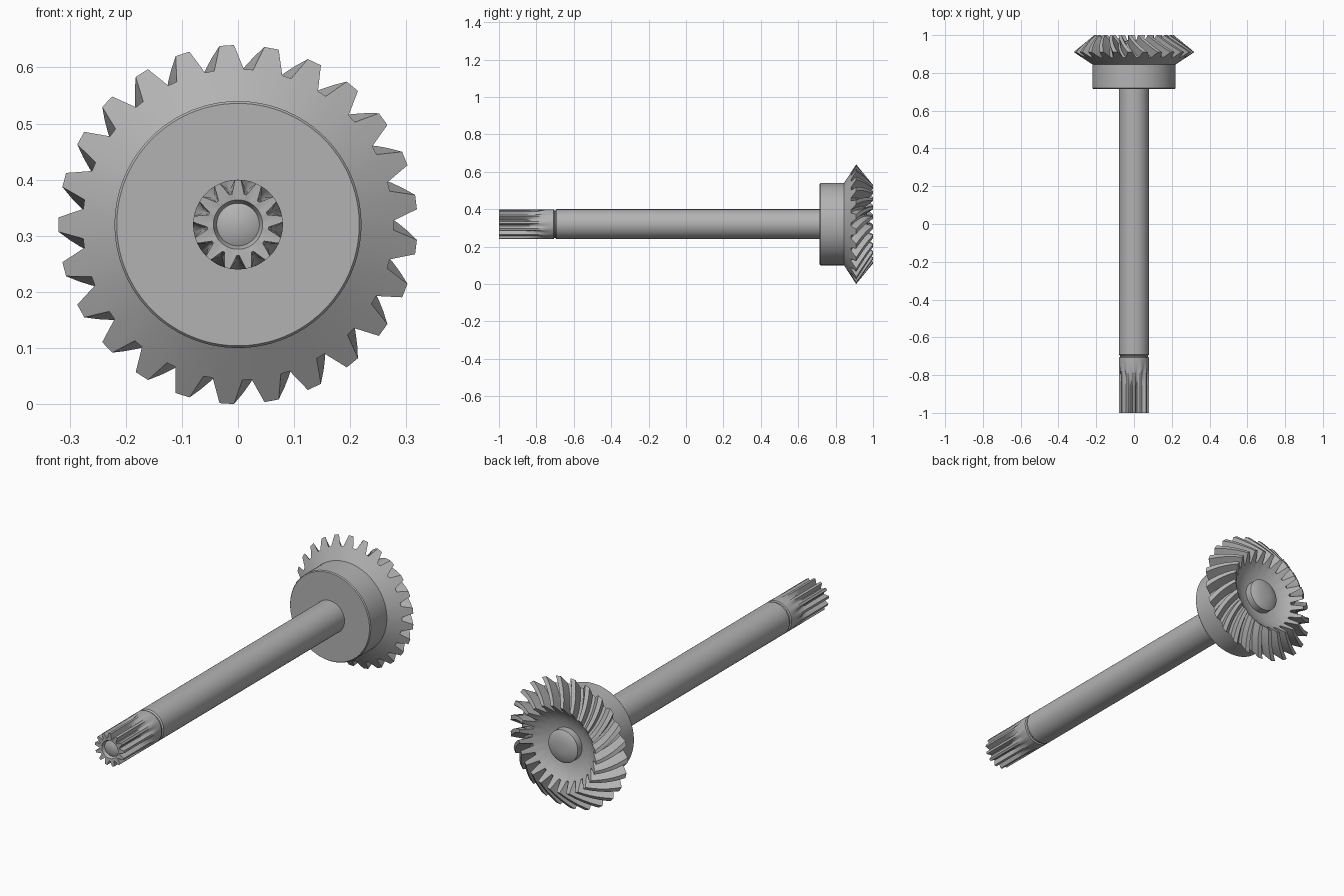
import bpy, bmesh, math

cube = bpy.data.objects.get("Cube")
if cube:
    bpy.data.objects.remove(cube, do_unlink=True)

AXIS_Z = 0.32
TAU = 2 * math.pi

steel = bpy.data.materials.new("plain grey steel")
steel.use_nodes = True
GREY = (0.45, 0.45, 0.45, 1)
steel.diffuse_color = GREY
steel.node_tree.nodes["Principled BSDF"].inputs["Base Color"].default_value = GREY


def plain(r, y, twist=0):
    """Round ring: root and tip share one radius and position."""
    return (r, y, r, y, twist)


def loft(name, rings, teeth, corners, phase=0):
    """Join rings (root r, root y, tip r, tip y, twist) along the y axis.
    corners lists (offset within one tooth pitch, is_tip)."""
    bm = bmesh.new()
    loops = []
    for r0, y0, r1, y1, twist in rings:
        loop = []
        for t in range(teeth):
            for offset, is_tip in corners:
                a = phase + twist + (t + offset) * TAU / teeth
                r, y = (r1, y1) if is_tip else (r0, y0)
                loop.append(bm.verts.new((r * math.cos(a), y, AXIS_Z + r * math.sin(a))))
        loops.append(loop)
    count = len(loops[0])
    for a, b in zip(loops, loops[1:]):
        for i in range(count):
            j = (i + 1) % count
            bm.faces.new((a[i], a[j], b[j], b[i]))
    bm.faces.new(loops[0])
    bm.faces.new(loops[-1])
    bmesh.ops.recalc_face_normals(bm, faces=bm.faces)
    mesh = bpy.data.meshes.new(name)
    bm.to_mesh(mesh)
    bm.free()
    mesh.materials.append(steel)
    obj = bpy.data.objects.new(name, mesh)
    bpy.context.collection.objects.link(obj)
    bpy.ops.object.select_all(action="DESELECT")
    obj.select_set(True)
    bpy.context.view_layer.objects.active = obj
    bpy.ops.object.shade_smooth_by_angle(angle=math.radians(35))
    return obj


ROUND = [(0, False), (0.25, False), (0.5, False), (0.75, False)]

# Long shaft with a narrow groove beside the splined end
loft("shaft", [plain(0.074, -0.71), plain(0.074, -0.698), plain(0.08, -0.692),
               plain(0.08, 0.73)], 12, ROUND)

# Splined end: straight teeth whose grooves run out into a round collar
SPLINE = [(-0.14, True), (0.14, True), (0.42, False), (0.58, False)]
loft("splined_end", [
    plain(0.02, -0.993), plain(0.038, -0.984), plain(0.044, -0.998),
    (0.055, -1.0, 0.08, -1.0, 0), (0.056, -0.87, 0.08, -0.87, 0),
    (0.066, -0.81, 0.08, -0.81, 0), plain(0.08, -0.75),
    plain(0.08, -0.708), plain(0.074, -0.704)], 13, SPLINE, TAU / 4)

# Bevel gear: round hub, spiral teeth on the rear cone, dished back
TOOTH = [(-0.16, True), (0.16, True), (0.36, False), (0.6, False)]
SPIRAL = 0.3
STEPS = 6
rings = [plain(0.085, 0.715), plain(0.216, 0.715), plain(0.22, 0.72),
         plain(0.22, 0.845)]
for s in range(STEPS + 1):
    f = s / STEPS
    rings.append((0.277 - 0.11 * f, 0.882 + 0.075 * f,
                  0.32 - 0.11 * f, 0.91 + 0.09 * f, SPIRAL * f))
rings += [plain(0.16, 0.952, SPIRAL), plain(0.12, 0.932, SPIRAL),
          plain(0.075, 0.922, SPIRAL)]
loft("bevel_gear", rings, 25, TOOTH, math.radians(93.6))

# Rounded shaft end inside the dish
loft("shaft_end_button", [plain(0.08, 0.9), plain(0.08, 0.957), plain(0.065, 0.966),
                          plain(0.03, 0.972)], 12, ROUND)
